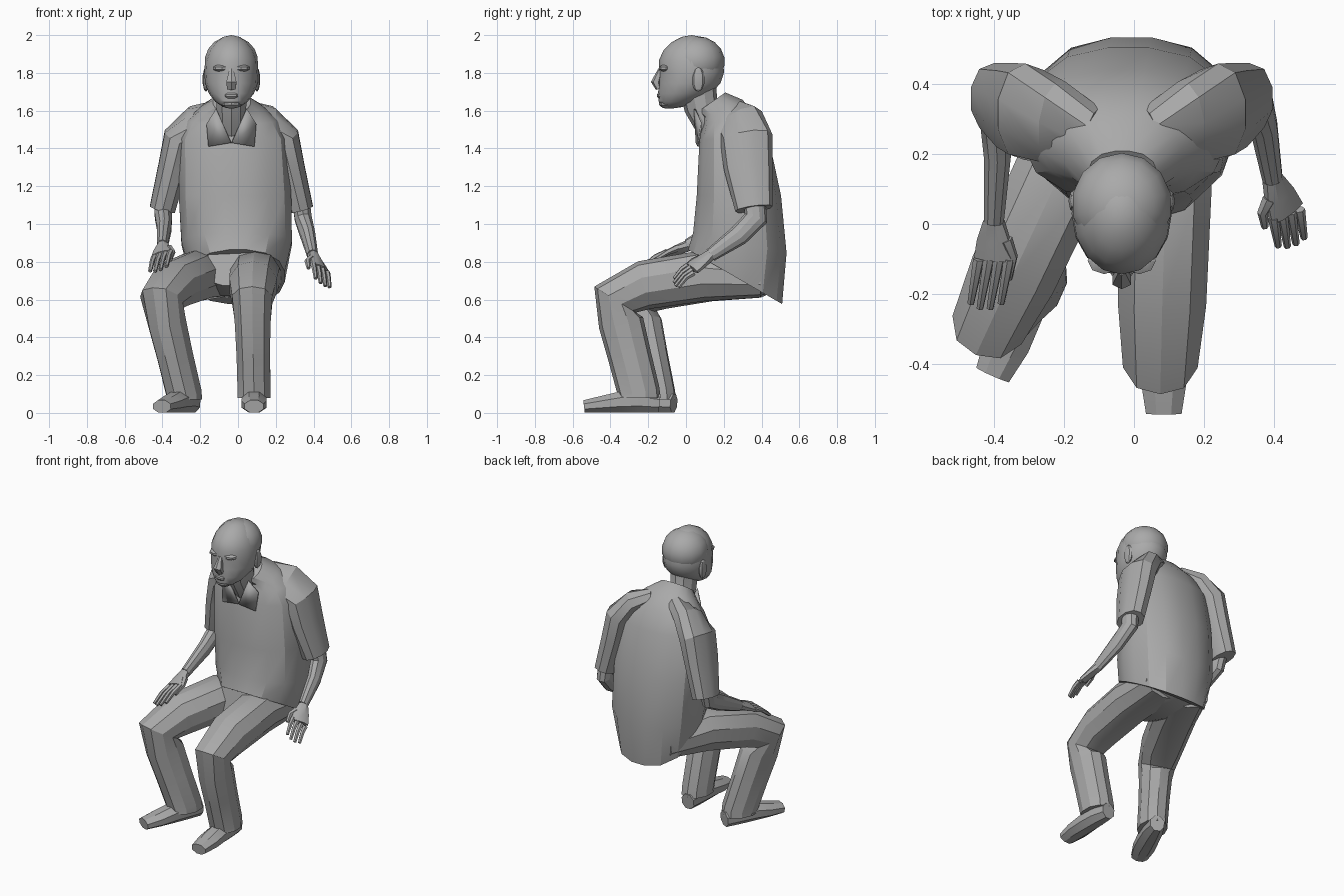
import bpy, bmesh
from math import sin, cos, pi, radians
from mathutils import Vector, Matrix

default_cube = bpy.data.objects.get("Cube")
if default_cube:
    bpy.data.objects.remove(default_cube)

grey = bpy.data.materials.new("plain grey")
grey.use_nodes = True
tone = (.4, .4, .4, 1)
grey.diffuse_color = tone
grey.node_tree.nodes["Principled BSDF"].inputs["Base Color"].default_value = tone

MID = -.035  # centre line of the upper body
UP = Vector((0, 0, 1))
SIDES = (("left", 1), ("right", -1))


def finish(name, bm):
    bmesh.ops.recalc_face_normals(bm, faces=bm.faces)
    mesh = bpy.data.meshes.new(name)
    bm.to_mesh(mesh)
    bm.free()
    mesh.materials.append(grey)
    obj = bpy.data.objects.new(name, mesh)
    bpy.context.collection.objects.link(obj)
    bpy.ops.object.select_all(action="DESELECT")
    obj.select_set(True)
    bpy.context.view_layer.objects.active = obj
    bpy.ops.object.shade_smooth_by_angle(angle=radians(28))
    return obj


def spread(values, fraction):
    """Read a short list of sizes as a piecewise linear curve."""
    place = fraction * (len(values) - 1)
    index = min(int(place), len(values) - 2)
    return values[index] + (values[index + 1] - values[index]) * (place - index)


def loft(name, path, widths, depths, sides=10, power=2.3, across=(1, 0, 0), tilts=None):
    """Skin rounded rings that follow a path, or lean by the given tilts."""
    path = [Vector(point) for point in path]
    last = len(path) - 1
    bm = bmesh.new()
    rings = []
    for n, centre in enumerate(path):
        along = path[min(n + 1, last)] - path[max(n - 1, 0)]
        if tilts:
            along = Vector((0, -sin(radians(tilts[n])), cos(radians(tilts[n]))))
        along.normalize()
        wide = Vector(across)
        wide = (wide - along * wide.dot(along)).normalized()
        deep = along.cross(wide) * spread(depths, n / last)
        wide *= spread(widths, n / last)
        ring = []
        for i in range(sides):
            angle = 2 * pi * (i + .5) / sides
            c, s = cos(angle), sin(angle)
            swell = (abs(c) ** power + abs(s) ** power) ** (-1 / power)
            ring.append(bm.verts.new(centre + (wide * c + deep * s) * swell))
        rings.append(ring)
    for lower, upper in zip(rings, rings[1:]):
        for i in range(sides):
            j = (i + 1) % sides
            bm.faces.new((lower[i], lower[j], upper[j], upper[i]))
    bm.faces.new(rings[0])
    bm.faces.new(rings[-1])
    return finish(name, bm)


def ball(name, centre, size, segments=8, shape=None):
    bm = bmesh.new()
    bmesh.ops.create_uvsphere(bm, u_segments=segments, v_segments=segments * 2 // 3, radius=1)
    if shape:
        for vert in bm.verts:
            shape(vert.co)
    bm.transform(Matrix.Translation(centre) @ Matrix.Diagonal((*size, 1)))
    return finish(name, bm)


# Shirt body with a hem that drops at the back and a leaning neckline
heights = (.72, .9, 1.15, 1.45, 1.55, 1.61, 1.645)
middles = (.26, .285, .28, .255, .235, .195, .135)
loft("shirt", [(MID * (z - .7), y, z) for y, z in zip(middles, heights)],
     widths=(.25, .295, .3, .29, .24, .17, .1),
     depths=(.29, .255, .225, .185, .145, .115, .09),
     sides=16, power=2.4, tilts=(-30, -12, 0, 0, 8, 25, 35))

# Sloping shoulders running into sleeves, and collar flaps
for tag, sign in SIDES:
    sleeve = [(.08, .25, 1.565), (.19, .29, 1.53), (.275, .32, 1.45), (.31, .33, 1.3), (.365, .36, 1.08)]
    loft(tag + "_sleeve", [(MID + sign * x, y, z) for x, y, z in sleeve],
         widths=(.065, .085, .09, .08, .07), depths=(.1, .13, .14, .13, .1))
    bm = bmesh.new()
    flap = [(0, .06, 1.43), (.12, .07, 1.41), (.13, .085, 1.53), (.08, .05, 1.61)]
    bm.faces.new([bm.verts.new((MID + sign * x, y, z)) for x, y, z in flap])
    collar = finish(tag + "_collar", bm)
    collar.modifiers.new("thickness", "SOLIDIFY").thickness = .009

# Neck
loft("neck", [(MID, .14, 1.5), (MID, .08, 1.62), (MID, .06, 1.74)],
     widths=(.08, .085), depths=(.08, .1), power=2)


def jaw(point):
    """Square the skull a little and slide its lower half into a jaw."""
    point.x *= 1 + .12 * abs(point.z) * (1 - abs(point.z))
    if point.z < 0:
        point.y -= .65 * point.z ** 2
    elif point.y < 0:
        point.y *= 1 + .3 * point.z * (1 - point.z)


# Head and hair
ball("head", (MID, .03, 1.805), (.143, .172, .195), segments=16, shape=jaw)
ball("hair", (MID, .055, 1.86), (.145, .15, .135), segments=14)

# Face
loft("nose", [(MID, -.135, 1.82), (MID, -.16, 1.75), (MID, -.145, 1.715)],
     widths=(.012, .03, .025), depths=(.012, .026, .015), sides=6)
ball("lips", (MID, -.13, 1.68), (.042, .025, .02))
ball("chin", (MID, -.1, 1.64), (.055, .044, .03))
for tag, sign in SIDES:
    ball(tag + "_brow", (MID + sign * .05, -.105, 1.825), (.05, .04, .02))
    ball(tag + "_ear", (MID + sign * .135, .065, 1.765), (.018, .035, .065))


def hand(tag, wrist, knuckle, tip, across, inward):
    wrist, knuckle, tip = Vector(wrist), Vector(knuckle), Vector(tip)
    across = Vector(across).normalized()
    loft(tag + "_palm", [wrist, wrist.lerp(knuckle, .5), knuckle],
         widths=(.03, .05, .06), depths=(.03, .018), sides=8, across=across)
    # Four fingers side by side
    for i in range(4):
        start = knuckle + across * (i - 1.5) * .03
        end = start + (tip - knuckle) * (1 if i in (1, 2) else .9)
        bend = start.lerp(end, .5) + UP * .012
        loft(f"{tag}_finger_{i + 1}", [start, bend, end],
             widths=(.016, .01), depths=(.016, .01), sides=6, across=across)
    # Thumb on the inner edge
    root = wrist.lerp(knuckle, .5) + across * inward * .035
    joint = root + across * inward * .03 + (tip - knuckle) * .35
    loft(tag + "_thumb", [root, joint, joint + (tip - knuckle) * .45],
         widths=(.02, .01), depths=(.02, .01), sides=6, across=across)


def forearm(tag, path):
    loft(tag + "_arm", path, widths=(.05, .046, .03), depths=(.06, .065, .036), power=2)


# The left arm hangs free, the right hand rests on its thigh
forearm("left", [(.33, .36, 1.15), (.345, .37, 1.03), (.37, .28, .94), (.395, .13, .835)])
hand("left", (.395, .13, .835), (.435, .03, .765), (.45, -.06, .68), across=(.8, .25, -.5), inward=-1)
forearm("right", [(-.4, .34, 1.15), (-.395, .31, 1.04), (-.39, .2, .98), (-.4, .01, .885)])
hand("right", (-.4, .01, .885), (-.4, -.1, .84), (-.425, -.24, .755), across=(1, 0, .3), inward=1)


def leg(tag, hip, knee, ankle, yaw):
    hip, knee, ankle = Vector(hip), Vector(knee), Vector(ankle)
    across = Vector((cos(radians(yaw)), sin(radians(yaw)), 0))
    ahead = Vector((across.y, -across.x, 0))
    path = [hip, hip.lerp(knee, .4) + UP * .06, hip.lerp(knee, .8) + UP * .055,
            knee, knee.lerp(ankle, .25), knee.lerp(ankle, .6), ankle, ankle - UP * .03]
    loft(tag + "_trouser_leg", path, widths=(.135, .135, .1, .09, .09),
         depths=(.1, .135, .13, .13, .12, .115, .112, .115), across=across)
    # Shoe from heel to toe along the leg's heading
    heel = Vector((ankle.x, ankle.y, 0)) - ahead * .11
    soles = (.05, .06, .058, .046, .034)
    loft(tag + "_shoe", [heel + ahead * .1 * n + UP * rise for n, rise in enumerate(soles)],
         widths=(.045, .062, .066, .068, .052), depths=soles, sides=8, power=3, across=across)


# Trousers and shoes
loft("trouser_seat", [(-.01, .46, .71), (-.01, .38, .71), (-.02, .2, .73), (MID, .03, .77)],
     widths=(.16, .22, .22, .16), depths=(.07, .1, .115, .1), sides=12)
leg("left", hip=(.1, .4, .71), knee=(.075, -.375, .6), ankle=(.085, -.25, .11), yaw=0)
leg("right", hip=(-.09, .4, .71), knee=(-.405, -.27, .6), ankle=(-.285, -.165, .1), yaw=-24)
